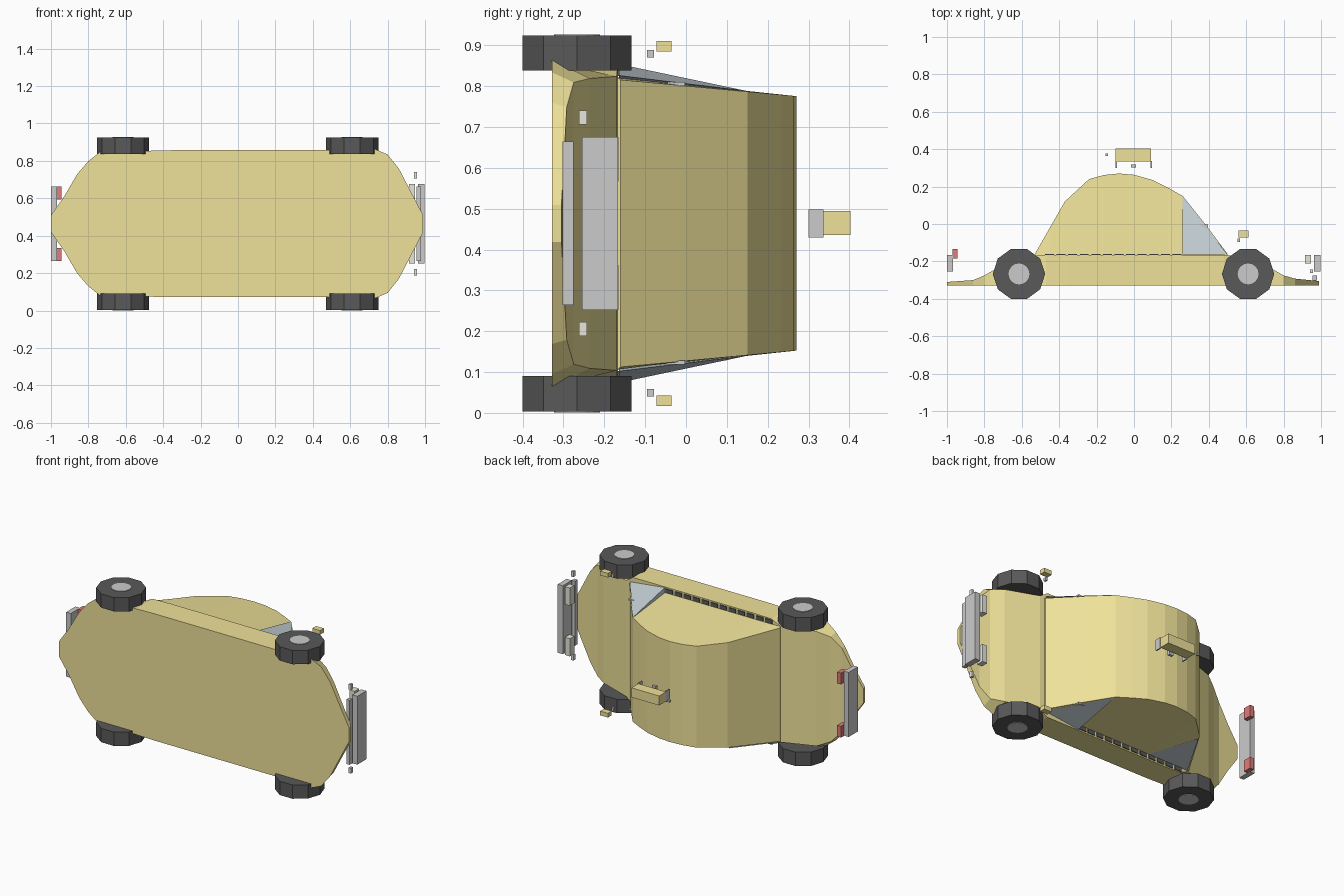
import bpy, bmesh, math

if "Cube" in bpy.data.objects:
    bpy.data.objects.remove(bpy.data.objects["Cube"])

ZC = 0.464  # car lies on its side: x = length, y = height, z = width


def material(name, rgb):
    m = bpy.data.materials.new(name)
    m.diffuse_color = (*rgb, 1)
    m.use_nodes = True
    m.node_tree.nodes["Principled BSDF"].inputs["Base Color"].default_value = m.diffuse_color
    return m


YELLOW = material("yellow_paint", (0.86, 0.76, 0.32))
GLASS = material("glass", (0.58, 0.65, 0.69))
RUBBER = material("rubber", (0.1, 0.1, 0.1))
RED = material("red_lens", (0.75, 0.2, 0.2))
CREAM = material("cream_lens", (0.8, 0.8, 0.72))


def finish(name, bm, mat=None):
    bmesh.ops.recalc_face_normals(bm, faces=bm.faces)
    me = bpy.data.meshes.new(name)
    bm.to_mesh(me)
    bm.free()
    ob = bpy.data.objects.new(name, me)
    bpy.context.collection.objects.link(ob)
    if mat:
        me.materials.append(mat)
    return ob


def box(name, x, y, z, mat=None):
    bm = bmesh.new()
    bmesh.ops.create_cube(bm, size=1)
    for v in bm.verts:
        v.co = [(a + b) / 2 + c * (b - a) for c, (a, b) in zip(v.co, (x, y, z))]
    return finish(name, bm, mat)


def box_pair(name, x, y, z, mat=None):
    box(name + "_a", x, y, z, mat)
    box(name + "_b", x, y, (2 * ZC - z[1], 2 * ZC - z[0]), mat)


def loft(name, stations, mat):
    """Skin of trapezoid sections: x, bottom y, top y, bottom and top half widths."""
    bm = bmesh.new()
    rings = []
    for x, y0, y1, w0, w1 in stations:
        rings.append([bm.verts.new(p) for p in (
            (x, y0, ZC - w0), (x, y0, ZC + w0), (x, y1, ZC + w1), (x, y1, ZC - w1))])
    for a, b in zip(rings, rings[1:]):
        for i in range(4):
            j = (i + 1) % 4
            bm.faces.new((a[i], a[j], b[j], b[i]))
    bm.faces.new(rings[0])
    bm.faces.new(rings[-1][::-1])
    return finish(name, bm, mat)


def tetra(name, pts, mat):
    bm = bmesh.new()
    v = [bm.verts.new(p) for p in pts]
    for i, j, k in ((0, 1, 2), (0, 1, 3), (1, 2, 3), (0, 2, 3)):
        bm.faces.new((v[i], v[j], v[k]))
    return finish(name, bm, mat)


def cylinder(name, x, y, z0, z1, r, sides, mat=None):
    bpy.ops.mesh.primitive_cylinder_add(vertices=sides, radius=r, depth=z1 - z0,
                                        location=(x, y, (z0 + z1) / 2),
                                        rotation=(0, 0, math.pi / 2))
    ob = bpy.context.object
    ob.name = name
    if mat:
        ob.data.materials.append(mat)


# Lower body: floor, sills, hood and tail
lower = [(-1, -.310, .045, .045), (-.93, -.305, .145, .145), (-.86, -.30, .265, .26),
         (-.80, -.275, .335, .325), (-.73, -.235, .39, .355), (-.53, -.170, .39, .36),
         (-.47, -.166, .39, .39), (-.35, -.166, .393, .393), (.40, -.166, .393, .393),
         (.48, -.166, .393, .393), (.53, -.170, .395, .36), (.73, -.235, .40, .355),
         (.80, -.275, .37, .345), (.86, -.292, .295, .285), (.99, -.305, .045, .045)]
loft("lower_body", [(x, -.328, t, wb, wt) for x, t, wb, wt in lower], YELLOW)

# Cabin: arched roof with sides leaning inward
arch = [(-.53, -.16), (-.45, -.02), (-.37, .12), (-.30, .185), (-.24, .24), (-.16, .262),
        (-.08, .27), (0, .263), (.10, .235), (.18, .195), (.26, .15), (.38, 0), (.50, -.16)]
loft("cabin", [(x, -.168, y, .358, .352 - .04 * (y + .165) / .43) for x, y in arch], YELLOW)

# Flared quarter windows, and the rear window showing on one side
for s in (-1, 1):
    tetra("quarter_window", [(.26, -.164, ZC + s * .390), (.26, .15, ZC + s * .324),
                             (.50, -.164, ZC + s * .362), (.26, -.164, ZC + s * .34)], GLASS)
tetra("rear_window", [(-.24, -.164, ZC - .361), (-.52, -.164, ZC - .361),
                      (-.37, .11, ZC - .334), (-.37, -.12, ZC - .33)], GLASS)

# Row of step pads along each sill
for i in range(12):
    x = .23 - i * .062
    box_pair("step_pad", (x - .024, x + .024), (-.168, -.161),
             (ZC + .361, ZC + .385), RUBBER)

# Wheels with hubcaps
for x in (-.615, .61):
    for s in (-1, 1):
        a, b = sorted((ZC + s * .374, ZC + s * .460))
        cylinder("wheel", x, -.267, a, b, .14, 10, RUBBER)
        a, b = sorted((ZC + s * .44, ZC + s * .463))
        cylinder("hubcap", x, -.267, a, b, .056, 16)

# Front bumper, lower bar and lamps
box("front_bumper", (.962, .997), (-.255, -.167), (.252, .676))
box("front_lower_bar", (.955, .978), (-.303, -.276), (.264, .664))
box_pair("headlight", (.913, .947), (-.21, -.165), (.566, .676), CREAM)
box_pair("turn_signal", (.942, .958), (-.262, -.242), (.706, .74), CREAM)

# Rear bumper and tail lights
box("rear_bumper", (-1, -.968), (-.255, -.165), (.264, .664))
box_pair("tail_light", (-.970, -.943), (-.185, -.133), (.594, .664), RED)

# Side mirrors on stubs, and door handles
box_pair("side_mirror", (.56, .613), (-.072, -.035), (.885, .911), YELLOW)
box_pair("mirror_stub", (.553, .567), (-.095, -.078), (.87, .888))
box_pair("door_handle", (.335, .395), (-.045, -.003), (.80, .81))

# Roof sign with feet and small fittings
box("roof_sign", (-.098, .092), (.335, .403), (.435, .494), YELLOW)
for x in (-.095, .092):
    box("sign_foot", (x - .004, x + .004), (.30, .337), (.43, .498))
box("sign_bracket", (-.015, .012), (.302, .318), (.43, .498))
box("sign_knob", (-.152, -.138), (.363, .377), (.457, .471))
